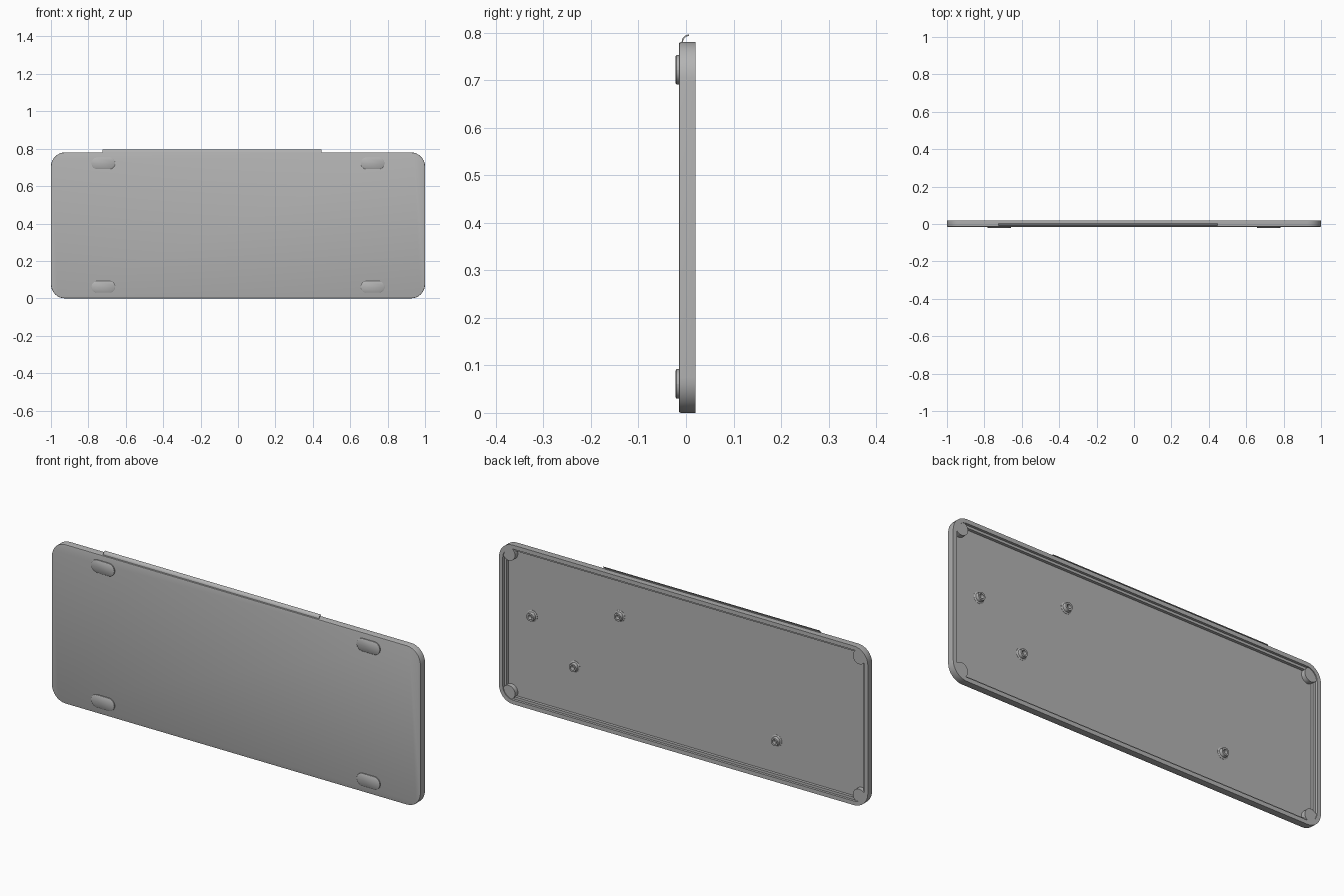
import bpy, bmesh, math
from mathutils import Vector

if "Cube" in bpy.data.objects:
    bpy.data.objects.remove(bpy.data.objects["Cube"], do_unlink=True)

grey = bpy.data.materials.new("plain grey")
grey.use_nodes = True
grey.diffuse_color = (0.45, 0.45, 0.45, 1)
grey.node_tree.nodes["Principled BSDF"].inputs["Base Color"].default_value = (0.45, 0.45, 0.45, 1)

HEIGHT = 0.78
FLOOR = -0.006
BACK = 0.02


def outline(half_w, half_h, radius, inset, steps=8):
    """Rounded rectangle in x and z, pulled in by inset."""
    r = max(radius - inset, 0.002)
    points = []
    for corner, (sx, sz) in enumerate([(1, 1), (-1, 1), (-1, -1), (1, -1)]):
        for i in range(steps + 1):
            a = math.pi / 2 * (corner + i / steps)
            points.append((sx * (half_w - inset - r) + r * math.cos(a),
                           sz * (half_h - inset - r) + r * math.sin(a)))
    return points


def skin(name, rings, centre=(0, 0)):
    """Join (points, y) rings in order and close both ends."""
    bm = bmesh.new()
    loops = [[bm.verts.new((centre[0] + x, y, centre[1] + z)) for x, z in pts]
             for pts, y in rings]
    for a, b in zip(loops, loops[1:]):
        n = len(a)
        for i in range(n):
            bm.faces.new((a[i], a[(i + 1) % n], b[(i + 1) % n], b[i]))
    bm.faces.new(loops[0])
    bm.faces.new(loops[-1])
    bmesh.ops.recalc_face_normals(bm, faces=bm.faces)
    mesh = bpy.data.meshes.new(name)
    bm.to_mesh(mesh)
    bm.free()
    return finish(name, mesh)


def finish(name, mesh):
    obj = bpy.data.objects.new(name, mesh)
    bpy.context.collection.objects.link(obj)
    mesh.materials.append(grey)
    bpy.ops.object.select_all(action="DESELECT")
    obj.select_set(True)
    bpy.context.view_layer.objects.active = obj
    bpy.ops.object.shade_smooth_by_angle(angle=math.radians(35))
    return obj


def circle(r, n=32):
    return [(r * math.cos(2 * math.pi * i / n), r * math.sin(2 * math.pi * i / n)) for i in range(n)]


# Shallow tray, open at the back, with a small step inside the rim
tray_profile = [(0.004, -0.015), (0.001, -0.014), (0, -0.011), (0, BACK),
                (0.02, BACK), (0.02, 0.008), (0.032, 0.008), (0.032, FLOOR)]
skin("tray", [(outline(1, HEIGHT / 2, 0.075, inset), y) for inset, y in tray_profile],
     (0, HEIGHT / 2))

# Corner bosses, just below the rim
for side, sx in (("left", 1), ("right", -1)):
    for level, z in (("top", HEIGHT - 0.05), ("bottom", 0.05)):
        skin(f"{level}_{side}_corner_boss",
             [(circle(0.034), FLOOR - 0.003), (circle(0.034), 0.016)], (sx * 0.95, z))

# Rounded pads on the front
for side, sx in (("left", 1), ("right", -1)):
    for level, z in (("top", 0.722), ("bottom", 0.061)):
        rings = [(outline(0.063, 0.031, 0.031, inset), y)
                 for inset, y in ((0, -0.013), (0, -0.02), (0.003, -0.022))]
        skin(f"{level}_{side}_pad", rings, (sx * 0.72, z))

# Hollow screw posts on the floor, each with a flared foot
post_profile = [(0.028, FLOOR - 0.002), (0.028, FLOOR + 0.001), (0.021, FLOOR + 0.004),
                (0.019, 0.013), (0.011, 0.013), (0.011, FLOOR + 0.001)]
for i, spot in enumerate([(0.838, 0.446), (0.363, 0.573), (0.607, 0.26), (-0.488, 0.19)], 1):
    skin(f"screw_post_{i}", [(circle(r), y) for r, y in post_profile], spot)

# Thin curved lip along the top edge
centre, radius, thick = Vector((0.006, 0.782)), 0.0135, 0.003
bm = bmesh.new()
arc = [math.pi / 2 * (1 + i / 8) for i in range(9)]
section = [(r, a) for r, angles in ((radius + thick / 2, arc), (radius - thick / 2, arc[::-1]))
           for a in angles]
verts = [bm.verts.new((-0.725, centre.x + r * math.cos(a), centre.y + r * math.sin(a) - 0.001))
         for r, a in section]
end = bm.faces.new(verts)
swept = bmesh.ops.extrude_face_region(bm, geom=[end], use_keep_orig=True)
bmesh.ops.translate(bm, vec=(1.171, 0, 0),
                    verts=[v for v in swept["geom"] if isinstance(v, bmesh.types.BMVert)])
bmesh.ops.recalc_face_normals(bm, faces=bm.faces)
lip_mesh = bpy.data.meshes.new("top_lip")
bm.to_mesh(lip_mesh)
bm.free()
finish("top_lip", lip_mesh)
